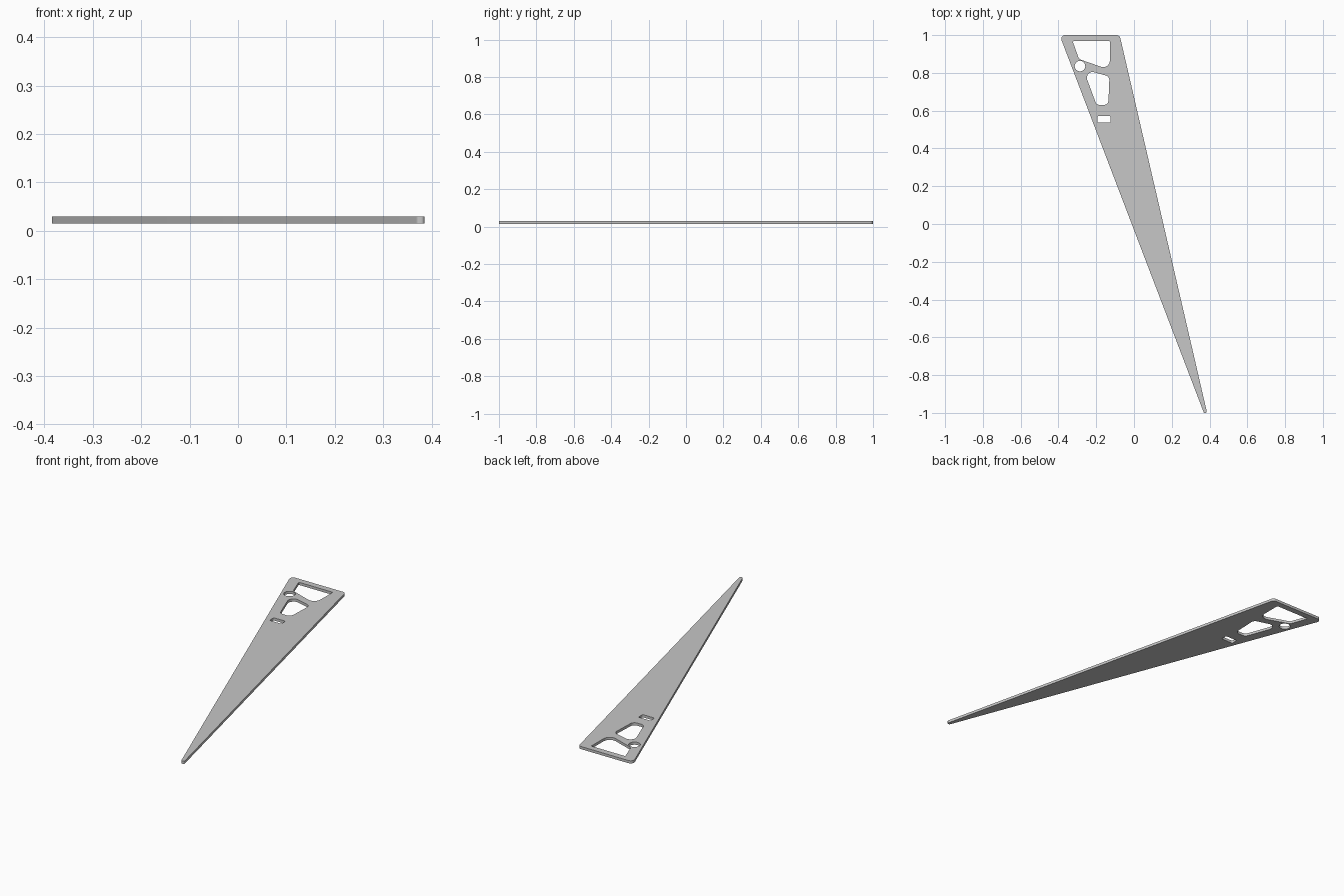
import bpy
import bmesh
import math
from mathutils import Vector

cube = bpy.data.objects.get("Cube")
if cube:
    bpy.data.objects.remove(cube, do_unlink=True)

BOTTOM, TOP = 0.015, 0.029

grey = bpy.data.materials.new("light steel grey")
grey.use_nodes = True
colour = (0.57, 0.57, 0.57, 1.0)
grey.diffuse_color = colour
grey.node_tree.nodes["Principled BSDF"].inputs["Base Color"].default_value = colour


def rounded(corners, steps=8):
    """Outline of a convex polygon whose (x, y, radius) corners are filleted."""
    points = []
    for i, (x, y, r) in enumerate(corners):
        here = Vector((x, y))
        a = (Vector(corners[i - 1][:2]) - here).normalized()
        b = (Vector(corners[(i + 1) % len(corners)][:2]) - here).normalized()
        half = a.angle(b) / 2
        centre = here + (a + b).normalized() * (r / math.sin(half))
        start = (here + a * (r / math.tan(half)) - centre).normalized()
        end = (here + b * (r / math.tan(half)) - centre).normalized()
        for k in range(steps + 1):
            points.append(centre + start.slerp(end, k / steps) * r)
    return points


def circle(x, y, r, steps=32):
    return [Vector((x + r * math.cos(math.tau * k / steps),
                    y + r * math.sin(math.tau * k / steps))) for k in range(steps)]


# Tapered blade outline with a narrow rounded tip
blade = rounded([(-0.394, 1.0, 0.02), (-0.076, 1.0, 0.02),
                 (0.387, -1.0, 0.007), (0.370, -1.0, 0.007)])

# Openings near the wide end
upper_window = rounded([(-0.325, 0.968, 0.004), (-0.127, 0.968, 0.004),
                        (-0.128, 0.816, 0.035), (-0.291, 0.873, 0.03)])
lower_window = rounded([(-0.268, 0.819, 0.03), (-0.130, 0.781, 0.025),
                        (-0.136, 0.630, 0.025), (-0.198, 0.630, 0.025)])
slot = rounded([(-0.193, 0.572, 0.006), (-0.124, 0.572, 0.006),
                (-0.124, 0.537, 0.006), (-0.193, 0.537, 0.006)])
round_hole = circle(-0.286, 0.836, 0.028)

# Flat filled profile, extruded to the plate thickness
curve = bpy.data.curves.new("plate_profile", "CURVE")
curve.dimensions = "2D"
curve.fill_mode = "BOTH"
curve.extrude = (TOP - BOTTOM) / 2
for outline in (blade, upper_window, lower_window, slot, round_hole):
    spline = curve.splines.new("POLY")
    spline.points.add(len(outline) - 1)
    for point, p in zip(spline.points, outline):
        point.co = (p.x, p.y, 0, 1)
    spline.use_cyclic_u = True

profile = bpy.data.objects.new("plate_profile", curve)
bpy.context.collection.objects.link(profile)
bpy.context.view_layer.update()
mesh = bpy.data.meshes.new_from_object(
    profile.evaluated_get(bpy.context.evaluated_depsgraph_get()))
bpy.data.objects.remove(profile, do_unlink=True)

# Weld the caps to the walls
bm = bmesh.new()
bm.from_mesh(mesh)
bmesh.ops.remove_doubles(bm, verts=bm.verts, dist=0.00005)
bmesh.ops.recalc_face_normals(bm, faces=bm.faces)
bm.to_mesh(mesh)
bm.free()

plate = bpy.data.objects.new("tapered_plate", mesh)
plate.location.z = (TOP + BOTTOM) / 2
mesh.materials.clear()
mesh.materials.append(grey)
bpy.context.collection.objects.link(plate)
bpy.context.view_layer.objects.active = plate
plate.select_set(True)
bpy.ops.object.shade_smooth_by_angle(angle=math.radians(30))
